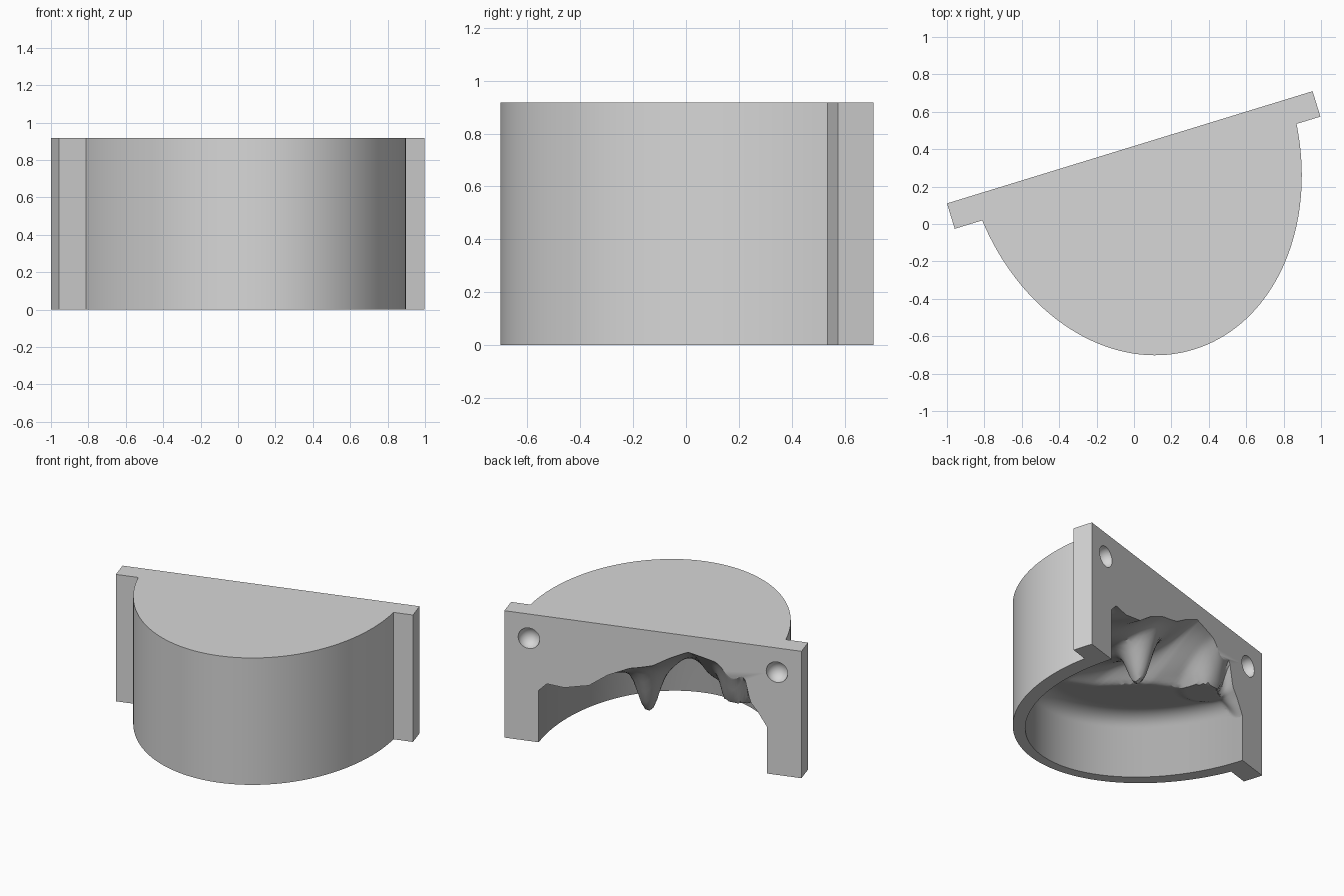
import bpy, bmesh, math
from mathutils import Matrix

if "Cube" in bpy.data.objects:
    bpy.data.objects.remove(bpy.data.objects["Cube"])

HEIGHT = 0.917
HALF, FLANGE = 1.0225, 0.142          # back plate half width, flange thickness
OUT_A, OUT_B, OUT_X = 0.886, 1.134, 0.01   # outer half-ellipse radii and centre
IN_A, IN_B = 0.786, 1.065             # cavity radii
PLACE = Matrix.Translation((-0.0225, 0.41, 0)) @ Matrix.Rotation(math.radians(17.06), 4, 'Z')


def material(name, value):
    mat = bpy.data.materials.new(name)
    mat.diffuse_color = (value, value, value, 1)
    mat.use_nodes = True
    mat.node_tree.nodes["Principled BSDF"].inputs["Base Color"].default_value = mat.diffuse_color
    return mat


light_grey = material("light_grey", 0.68)
dark_grey = material("cavity_grey", 0.41)


def make_object(name, bm):
    bmesh.ops.recalc_face_normals(bm, faces=bm.faces)
    mesh = bpy.data.meshes.new(name)
    bm.to_mesh(mesh)
    bm.free()
    mesh.materials.append(light_grey)
    obj = bpy.data.objects.new(name, mesh)
    bpy.context.collection.objects.link(obj)
    return obj


def lerp(a, b, t):
    return a + (b - a) * t


def sample(table, x):
    for (x0, z0), (x1, z1) in zip(table, table[1:]):
        if x <= x1:
            return lerp(z0, z1, (x - x0) / (x1 - x0))
    return table[-1][1]


# Height of the cavity opening along the flat back
EDGE = [(-0.79, .33), (-.72, .44), (-.67, .50), (-.63, .69), (-.44, .76), (-.24, .80),
        (-.11, .74), (0, .68), (.16, .64), (.31, .56), (.44, .46), (.61, .42),
        (.73, .43), (.79, .37)]
# How far the sloping relief reaches forward before the flat ledge
REACH = [(-0.79, .1), (-.64, .14), (-.45, .24), (-.27, .40), (-.1, .72), (.06, .86),
         (.3, .8), (.6, .5), (.79, .2)]


def bump(x, y, cx, cy, sx, sy, power=2):
    return math.exp(-math.hypot((x - cx) / sx, (y - cy) / sy) ** power)


# Ceiling of the cavity: rounded rim, ledge, sloping folds, hanging spike and lump
def ceiling(x, y):
    inset = 1 - math.hypot(x / IN_A, min(y, 0) / IN_B)
    ramp = min(1, max(0, inset) / 0.13)
    rim = lerp(0.36, 0.46, math.sqrt(1 - (1 - ramp) ** 2))
    t = min(1, max(0, -y / sample(REACH, x)))
    z = lerp(sample(EDGE, x), rim, t)
    z += 0.018 * math.sin(math.pi * t) * math.sin(18 * x + 6 * y)
    lump = 0.25 * bump(x, y, -0.54, -0.13, 0.11, 0.12, 4)
    z = max(min(z, 0.45), z - lump)
    z -= 0.27 * bump(x, y, 0.106, -0.225, 0.085, 0.10, 2.6)
    z -= 0.12 * bump(x, y, 0.10, -0.28, 0.20, 0.20)
    return max(z, 0.20)


# Body: half-ellipse block with a flanged back plate
start = math.asin(FLANGE / OUT_B)
outline = [(HALF, -FLANGE), (HALF, 0), (-HALF, 0), (-HALF, -FLANGE)]
SEG = 72
for i in range(SEG + 1):
    a = math.pi - start - (math.pi - 2 * start) * i / SEG
    outline.append((OUT_X + OUT_A * math.cos(a), -OUT_B * math.sin(a)))
bm = bmesh.new()
base = bm.faces.new([bm.verts.new((x, y, 0)) for x, y in outline])
ext = bmesh.ops.extrude_face_region(bm, geom=[base])
bmesh.ops.translate(bm, vec=(0, 0, HEIGHT),
                    verts=[v for v in ext["geom"] if isinstance(v, bmesh.types.BMVert)])
body = make_object("mould_half", bm)
body.data.materials.append(dark_grey)

# Cavity cutter: closed grid volume, open through the bottom and back
NX, NY = 100, 70
bm = bmesh.new()
top, low = [], []
for i in range(NX + 1):
    s = -math.cos(math.pi * i / NX)
    depth = 0.05 + IN_B * math.sqrt(max(0, 1 - s * s))
    top.append([])
    low.append([])
    for k in range(NY + 1):
        x, y = IN_A * s, 0.05 - depth * math.sin(math.pi / 2 * k / NY)
        top[i].append(bm.verts.new((x, y, ceiling(x, y))))
        low[i].append(bm.verts.new((x, y, -0.05)))
for grid in (top, low):
    for i in range(NX):
        for k in range(NY):
            bm.faces.new((grid[i][k], grid[i + 1][k], grid[i + 1][k + 1], grid[i][k + 1]))
loop = [(i, 0) for i in range(NX)] + [(NX, k) for k in range(NY)]
loop += [(i, NY) for i in range(NX, 0, -1)] + [(0, k) for k in range(NY, 0, -1)]
for (i, k), (m, n) in zip(loop, loop[1:] + loop[:1]):
    bm.faces.new((top[i][k], top[m][n], low[m][n], low[i][k]))
cutters = [make_object("cavity_cutter", bm)]

# Round locating dimples in the back face
for side in (-1, 1):
    bm = bmesh.new()
    bmesh.ops.create_uvsphere(bm, u_segments=32, v_segments=16, radius=0.074,
                              matrix=Matrix.Translation((side * 0.854, 0.001, 0.742)))
    cutters.append(make_object("dimple_cutter", bm))

# Cut the cavity and dimples
bpy.context.view_layer.objects.active = body
body.select_set(True)
for cutter in cutters:
    cutter.hide_render = True
    mod = body.modifiers.new("cut", 'BOOLEAN')
    mod.operation, mod.solver, mod.object = 'DIFFERENCE', 'EXACT', cutter
    bpy.ops.object.modifier_apply(modifier=mod.name)
    bpy.data.objects.remove(cutter)

# Darker colour on every face inside the cavity
for face in body.data.polygons:
    x, y, z = face.center
    inside = math.hypot(x / (IN_A + 0.012), y / (IN_B + 0.012)) < 1
    dimple = abs(x) > 0.76 and z > 0.6
    face.material_index = int(inside and not dimple and y < -0.0005 and 0.005 < z < 0.88)

# Turn and place
body.data.transform(PLACE)
bpy.ops.object.select_all(action='DESELECT')
body.select_set(True)
bpy.ops.object.shade_smooth_by_angle(angle=math.radians(30))
